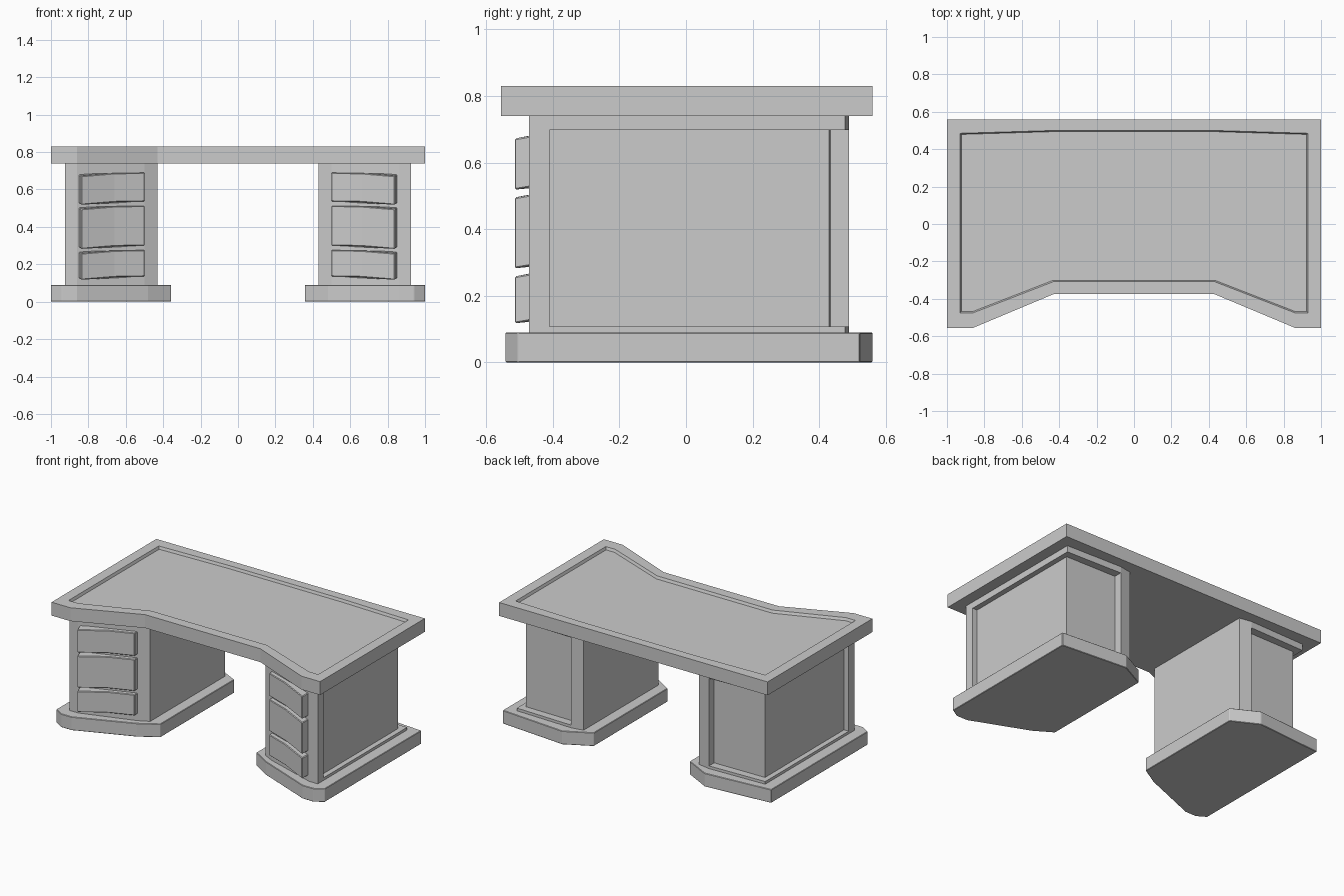
import bpy, bmesh

if "Cube" in bpy.data.objects:
    bpy.data.objects.remove(bpy.data.objects["Cube"])


def build(name, loops, mirror=False, bevel=0.0):
    """Stack matching closed loops into a solid and cap both ends."""
    bm = bmesh.new()
    rings = [[bm.verts.new(p) for p in loop] for loop in loops]
    n = len(rings[0])
    for a, b in zip(rings, rings[1:]):
        for i in range(n):
            j = (i + 1) % n
            bm.faces.new((a[i], a[j], b[j], b[i]))
    bm.faces.new(rings[0][::-1])
    bm.faces.new(rings[-1])
    bmesh.ops.recalc_face_normals(bm, faces=bm.faces)
    me = bpy.data.meshes.new(name)
    bm.to_mesh(me)
    bm.free()
    ob = bpy.data.objects.new(name, me)
    bpy.context.collection.objects.link(ob)
    if bevel:
        m = ob.modifiers.new("Bevel", 'BEVEL')
        m.width, m.segments = bevel, 1
    if mirror:
        m = ob.modifiers.new("Mirror", 'MIRROR')
        m.use_mirror_merge = False
    return ob


def at(pts, z):
    return [(x, y, z) for x, y in pts]


def sym(half):
    """Complete a half outline (x > 0) with its mirror image."""
    return half + [(-x, y) for x, y in reversed(half)]


# Desk top with a shallow sunken writing surface
edge = sym([(0.43, 0.56), (1, 0.56), (1, -0.555), (0.86, -0.555), (0.43, -0.375)])
rim = sym([(0.43, 0.50), (0.93, 0.485), (0.93, -0.475), (0.86, -0.475), (0.43, -0.308)])
well = sym([(0.43, 0.494), (0.923, 0.479), (0.923, -0.468), (0.862, -0.468), (0.432, -0.301)])
build("desk_top", [at(edge, 0.74), at(edge, 0.83), at(rim, 0.83), at(well, 0.812)])

# Plinths under the pedestals
plinth = [(1, -0.505), (0.94, -0.542), (0.86, -0.542), (0.48, -0.39), (0.357, -0.315),
          (0.357, 0.47), (0.53, 0.56), (1, 0.522)]
build("plinth", [at(plinth, 0), at(plinth, 0.09)], mirror=True, bevel=0.003)

# Pedestal body with recessed panels on the outer side and the back
body = [(0.925, -0.472), (0.86, -0.472), (0.5, -0.355), (0.43, -0.32), (0.43, 0.475),
        (0.515, 0.49), (0.515, 0.435), (0.89, 0.43), (0.89, -0.41), (0.925, -0.41)]
build("pedestal", [at(body, 0.09), at(body, 0.74)], mirror=True)

# Rails framing the panels
rail = [(0.925, -0.41), (0.925, 0.478), (0.515, 0.49), (0.515, 0.435), (0.89, 0.43), (0.89, -0.41)]
for name, z0, z1 in (("bottom_rail", 0.09, 0.108), ("top_rail", 0.697, 0.74)):
    build(name, [at(rail, z0), at(rail, z1)], mirror=True)

# Drawer fronts, dipping slightly towards the outer end
drawer = [(0.50, -0.33, 0), (0.50, -0.385, 0), (0.66, -0.44, -0.003),
          (0.838, -0.515, -0.018), (0.855, -0.45, -0.007)]
for i, (z0, z1) in enumerate(((0.135, 0.276), (0.30, 0.513), (0.536, 0.69))):
    build(f"drawer_{i + 1}", [[(x, y, z + dz) for x, y, dz in drawer] for z in (z0, z1)],
          mirror=True, bevel=0.004)
